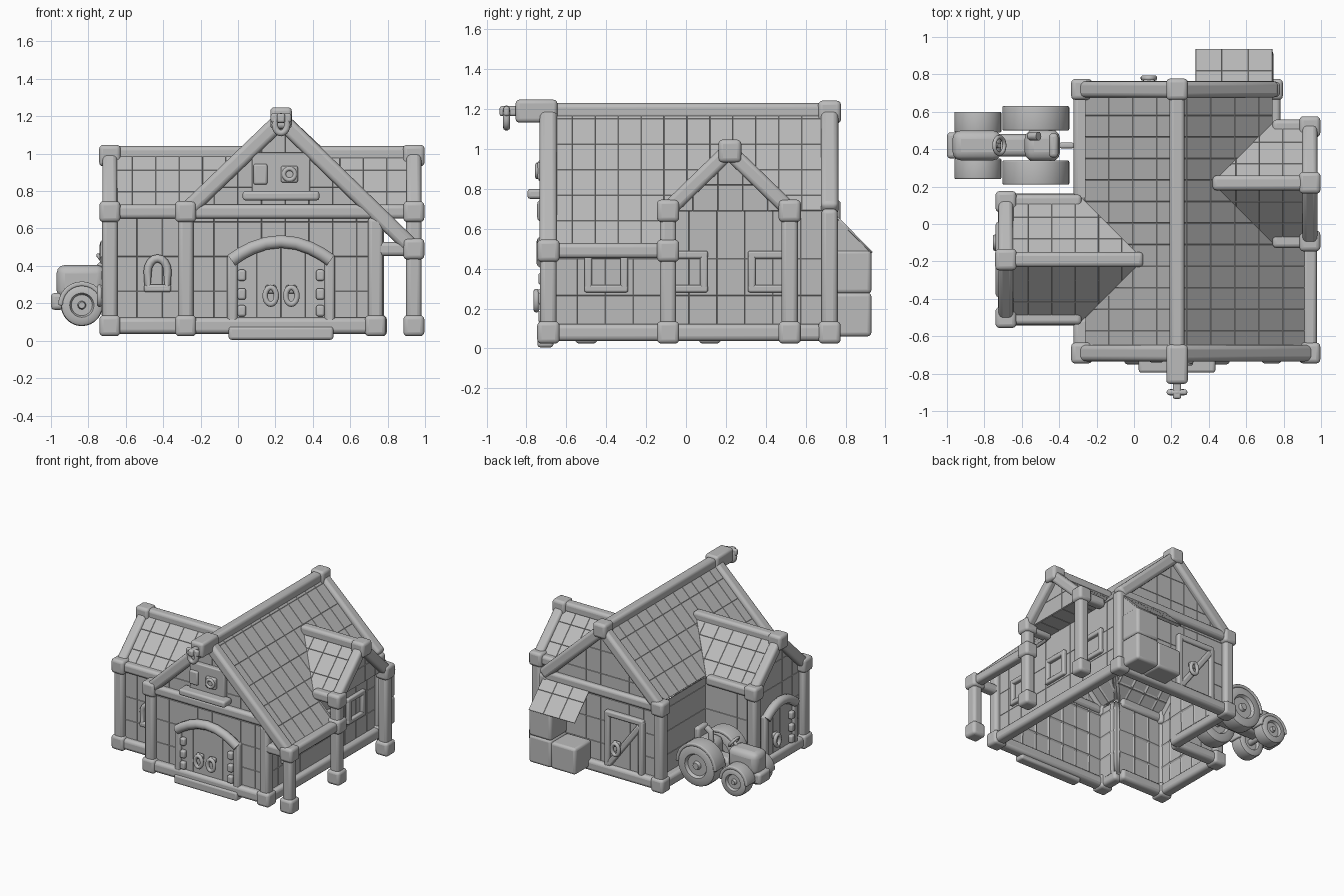
import bpy, bmesh
from math import pi, sin, cos, radians
from mathutils import Vector, Matrix

old = bpy.data.objects.get("Cube")
if old:
    bpy.data.objects.remove(old)

grey = bpy.data.materials.new("plain_grey")
grey.use_nodes = True
grey.diffuse_color = (0.5, 0.5, 0.5, 1)
grey.node_tree.nodes["Principled BSDF"].inputs["Base Color"].default_value = (0.5, 0.5, 0.5, 1)
place = Matrix()          # current frame for the helpers below
X, Y, Z = Vector((1, 0, 0)), Vector((0, 1, 0)), Vector((0, 0, 1))


def finish(name, bm, matrix=Matrix(), bevel=0, thick=0):
    mesh = bpy.data.meshes.new(name)
    bm.to_mesh(mesh)
    bm.free()
    ob = bpy.data.objects.new(name, mesh)
    bpy.context.collection.objects.link(ob)
    mesh.materials.append(grey)
    ob.matrix_world = place @ matrix
    if thick:
        mod = ob.modifiers.new("thickness", "SOLIDIFY")
        mod.thickness, mod.offset = thick, -1
    if bevel:
        mod = ob.modifiers.new("round", "BEVEL")
        mod.width, mod.segments = bevel, 3
    bpy.context.view_layer.objects.active = ob
    bpy.ops.object.select_all(action="DESELECT")
    ob.select_set(True)
    bpy.ops.object.shade_smooth_by_angle(angle=radians(40))


def box(name, centre, size, bevel=0.018, rot=Matrix()):
    bm = bmesh.new()
    bmesh.ops.create_cube(bm, size=1)
    bmesh.ops.scale(bm, vec=size, verts=bm.verts)
    finish(name, bm, Matrix.Translation(centre) @ rot, bevel)


def beam(name, a, b, w=0.082):
    a, b = Vector(a), Vector(b)
    rot = (b - a).to_track_quat("Z", "Y").to_matrix().to_4x4()
    box(name, (a + b) / 2, (w, w, (b - a).length), w * 0.28, rot)


def cap(name, at, s=0.112):
    box(name, at, (s, s, s), 0.022)


def panel(name, pts, out, cuts, thick=0.025):
    """Flat polygon cut into planks with sunken seams."""
    bm = bmesh.new()
    face = bm.faces.new([bm.verts.new(p) for p in pts])
    face.normal_update()
    if face.normal.dot(Vector(out)) < 0:
        face.normal_flip()
    for axis, step in cuts:
        vals = [Vector(p).dot(axis) for p in pts]
        t = min(vals) + step
        while t < max(vals) - step * 0.3:
            bmesh.ops.bisect_plane(bm, geom=bm.verts[:] + bm.edges[:] + bm.faces[:],
                                   plane_co=axis * t, plane_no=axis)
            t += step
    bmesh.ops.inset_individual(bm, faces=bm.faces[:], thickness=0.0025, depth=0.003)
    finish(name, bm, thick=thick)


def tube(name, pts, r, closed=False):
    cu = bpy.data.curves.new(name, "CURVE")
    cu.dimensions, cu.bevel_depth, cu.bevel_resolution = "3D", r, 3
    cu.use_fill_caps = True
    sp = cu.splines.new("POLY")
    sp.points.add(len(pts) - 1)
    for p, co in zip(sp.points, pts):
        p.co = (*co, 1)
    sp.use_cyclic_u = closed
    tmp = bpy.data.objects.new(name, cu)
    bm = bmesh.new()
    bm.from_mesh(tmp.to_mesh())
    tmp.to_mesh_clear()
    bpy.data.objects.remove(tmp)
    finish(name, bm)


def ring(name, c, u, v, ru, rv, r):
    c = Vector(c)
    tube(name, [c + u * ru * cos(i * pi / 10) + v * rv * sin(i * pi / 10)
                for i in range(20)], r, True)


def lathe(name, profile, centre, axis=Y):
    bm = bmesh.new()
    vs = [bm.verts.new((r, 0, h)) for r, h in profile]
    es = [bm.edges.new(p) for p in zip(vs, vs[1:])]
    bmesh.ops.spin(bm, geom=vs + es, axis=Z, cent=(0, 0, 0), angle=2 * pi, steps=28)
    bmesh.ops.remove_doubles(bm, verts=bm.verts, dist=0.0005)
    bmesh.ops.recalc_face_normals(bm, faces=bm.faces)
    finish(name, bm, Matrix.Translation(centre) @ axis.to_track_quat("Z", "Y").to_matrix().to_4x4())


def fender(centre, r, w):
    """Curved mudguard over a wheel."""
    bm = bmesh.new()
    rows = [[bm.verts.new((r * cos(i * pi / 12), y, r * sin(i * pi / 12))) for y in (-w / 2, w / 2)]
            for i in range(13)]
    for (a, b), (c, d) in zip(rows, rows[1:]):
        bm.faces.new((a, b, d, c))
    finish("fender", bm, Matrix.Translation(centre), 0.008, 0.025)


def handle(x, z):
    box("handle_plate", (x, -0.045, z + 0.035), (0.06, 0.03, 0.045), 0.012)
    ring("handle_ring", (x, -0.065, z), X, Z, 0.03, 0.045, 0.015)


def arch_door(w, side, top, handles, hinges):
    arc = [(w * cos(i * pi / 10), -0.02, side + (top - side) * sin(i * pi / 10)) for i in range(11)]
    panel("arched_door", [(-w, -0.02, 0.06), (w, -0.02, 0.06)] + arc, -Y, [(X, w / 2)], 0.03)
    low = [(x * 1.02, -0.03, side + (top - side) * (1 - (x / w) ** 2)) for x, _, _ in arc]
    tube("arch_lintel", low, 0.036)
    for s in (-1, 1):
        beam("door_jamb", (s * w, -0.015, 0.06), (s * w, -0.015, side + 0.03), 0.055)
    for x in hinges:
        for z in (0.16, 0.25, 0.35):
            box("hinge", (x, -0.035, z), (0.045, 0.04, 0.06), 0.012)
    for x in handles:
        handle(x, 0.24)


# Main walls, open underneath
F, B, L, R, C, W = -0.685, 0.715, -0.255, 0.735, 0.23, -0.675
panel("front_wall", [(L, F, .08), (R, F, .08), (R, F, .66), (.94, F, .49), (C, F, 1.18), (L, F, .69)],
      -Y, [(X, 0.127), (Z, 0.185)])
panel("back_wall", [(L, B, .08), (R, B, .08), (R, B, .68), (C, B, 1.18), (L, B, .69)], Y, [(X, 0.127), (Z, 0.185)])
panel("right_wall", [(R, F, .08), (R, B, .08), (R, B, .69), (R, F, .69)], X, [(Y, 0.14), (Z, 0.185)])
for y0, y1 in ((F, -0.5), (0.12, B)):
    panel("left_wall", [(L, y0, .08), (L, y1, .08), (L, y1, .7), (L, y0, .7)], -X, [(Y, 0.14), (Z, 0.185)])

# Left wing walls
for y, out in ((-0.5, -Y), (0.12, Y)):
    panel("wing_side_wall", [(W, y, .08), (L, y, .08), (L, y, .69), (W, y, .69)], out,
          [(X, 0.135), (Z, 0.185)])
panel("wing_gable_wall", [(W, -.5, .08), (W, .12, .08), (W, .12, .69), (W, -.19, 1), (W, -.5, .69)],
      -X, [(Y, 0.125), (Z, 0.185)])

# Right porch gable and ceiling
panel("porch_gable", [(.925, -.09, .69), (.925, .53, .69), (.925, .22, 1)], X, [(Y, 0.125), (Z, 0.13)])
panel("porch_ceiling", [(R, -.09, .69), (.925, -.09, .69), (.925, .53, .69), (R, .53, .69)], -Z, [(Y, 0.125)])

# Roofs, meeting in valleys
tiles = [(Y, 0.115), (Z, 0.128)]
panel("main_roof_left", [(-.26, F, .71), (C, F, 1.2), (C, B, 1.2), (-.26, B, .71), (-.26, .12, .71), (.05, -.19, 1.02),
                         (-.26, -.5, .71)], (-1, 0, 1), tiles)
panel("main_roof_right", [(C, F, 1.2), (C, B, 1.2), (.74, B, .69), (.74, -.09, .69), (.92, -.09, .51),
                          (.92, F, .51)], (1, 0, 1), tiles)
for s in (-1, 1):
    y = -.19 + s * .34
    panel("wing_roof", [(-.69, y, .68), (-.69, -.19, 1.02), (.05, -.19, 1.02), (-.29, y, .68)], (0, s, 1),
          [(X, 0.125), (Z, 0.115)])
    y = .22 + s * .33
    panel("porch_roof", [(.945, y, .68), (.945, .22, 1.01), (.42, .22, 1.01), (.75, y, .68)], (0, s, 1),
          [(X, 0.125), (Z, 0.115)])

# Posts with square feet and heads
fy, by = -0.69, 0.72
for x, y, top in ((-.28, fy, .69), (-.28, by, .69), (.735, fy, .66), (.74, by, .7), (.94, fy, .49),
                  (-.685, -.5, .69), (-.685, .12, .69), (.94, -.09, .69), (.94, .52, .69)):
    beam("post", (x, y, .05), (x, y, top))
    cap("post_foot", (x, y, .08))
    if top in (.49, .69):
        cap("post_head", (x, y, top))
cap("post_head", (.94, -.09, .49))

# Ground beams and wall plates
plan = [(-.28, fy), (.735, fy), (.74, by), (-.28, by), (-.28, .12), (-.685, .12), (-.685, -.5), (-.28, -.5)]
for a, b in zip(plan, plan[1:] + plan[:1]):
    beam("ground_beam", (*a, .08), (*b, .08), .086)
for a, b, z in (((-.28, fy), (.74, fy), .69), ((-.28, by), (.74, by), .69), ((-.685, -.5), (-.28, -.5), .69),
                ((-.685, .12), (-.28, .12), .69), ((.94, fy), (.94, -.09), .49), ((.735, fy), (.94, fy), .49),
                ((.74, -.09), (.94, -.09), .69), ((.74, .52), (.94, .52), .69)):
    beam("wall_plate", (*a, z), (*b, z), 0.075)

# Ridges and rafters
for a, b in (((C, -.8, 1.19), (C, .76, 1.19)), ((-.71, -.19, 1), (.05, -.19, 1)), ((.97, .22, 1), (.42, .22, 1))):
    beam("ridge_beam", a, b, 0.08)
box("ridge_front_block", (C, -.75, 1.19), (.115, .21, .115), .02)
for at in ((C, by, 1.185), (-.685, -.19, .99), (.94, .22, .99)):
    cap("ridge_cap", at, .115)
for y, x1, z1 in ((fy, .94, .49), (by, .75, .69)):
    beam("rafter", (C, y, 1.18), (-.28, y, .69), 0.088)
    beam("rafter", (C, y, 1.18), (x1, y, z1), 0.088)
for x, y in ((-.685, -.19), (.94, .215)):
    for s in (-1, 1):
        beam("gable_rafter", (x, y, .99), (x, y + s * .31, .69), 0.08)

# Hoist on the front ridge
box("hoist_bracket", (C, -.89, 1.19), (.045, .09, .05), .012)
box("hoist_hub", (C, -.9, 1.19), (.11, .03, .05), .012)
ring("hoist_ring", (C, -.9, 1.155), X, Z, .033, .045, .018)

# Front door and loft hatch
place = Matrix.Translation((C, F, 0))
arch_door(.26, .43, .53, (-.055, .055), (-.21, .21))
box("door_sill", (0, -.02, .04), (.56, .08, .07), .015)
box("loft_hatch", (0, -.015, .895), (.31, .045, .22), .008)
box("loft_sill", (0, -.06, .775), (.41, .1, .05), .015)
box("loft_latch", (.045, -.045, .89), (.09, .03, .09), .012)
ring("loft_handle", (.045, -.06, .89), X, Z, .03, .03, .012)
box("loft_hinge", (-.11, -.04, .89), (.075, .03, .11), .012)

# Wing door and arched window
place = Matrix.Translation((W, -.19, 0)) @ Matrix.Rotation(-pi / 2, 4, "Z")
arch_door(.18, .43, .51, (-.09,), (.13,))
place = Matrix.Translation((-.43, -.505, 0))
arch = [(.053 * cos(i * pi / 8), -.01, .37 + .07 * sin(i * pi / 8)) for i in range(9)]
tube("arched_window_frame", [(-.053, -.01, .28), (.053, -.01, .28)] + arch, .023, True)
box("window_sill", (0, -.01, .28), (.145, .045, .04), .012)

# Back door with a diagonal brace
place = Matrix.Translation((.03, B, 0)) @ Matrix.Rotation(pi, 4, "Z")
panel("back_door", [(-.15, -.015, .08), (.15, -.015, .08), (.15, -.015, .53), (-.15, -.015, .53)], -Y, [(X, .1)])
for a, b in (((-.15, .08), (-.15, .54)), ((.15, .08), (.15, .54)), ((-.17, .53), (.17, .53)),
             ((-.14, .12), (.14, .5))):
    beam("door_frame", (a[0], -.015, a[1]), (b[0], -.015, b[1]), .045)
handle(-.05, .28)

# Right wall windows
for y in (-.4, 0, .42):
    place = Matrix.Translation((R, y, .385)) @ Matrix.Rotation(pi / 2, 4, "Z")
    for s in (-1, 1):
        beam("window_jamb", (s * .09, -.01, -.1), (s * .09, -.01, .1), .038)
        beam("window_rail", (-.11, -.01, s * .085), (.11, -.01, s * .085), .038)

# Awning with one closed end, and stacked bales at the back
place = Matrix()
panel("awning", [(.33, .72, .7), (.74, .72, .7), (.74, .935, .48), (.33, .935, .48)], (0, 1, 1), [(X, .14), (Z, .12)], .03)
panel("awning_end", [(.735, .72, .69), (.735, .925, .48), (.735, .72, .48)], X, [], .03)
for x, z, w, h in ((.645, .17, .2, .22), (.645, .385, .2, .22), (.44, .165, .22, .21)):
    box("bale", (x, .825, z), (w, .21, h), .02)

# Tractor wheels under mudguards
for x, z, r, off, w in ((-.525, .25, .165, .145, .13), (-.835, .19, .112, .125, .11)):
    half = [(.0, .5), (.15, .5), (.2, .32), (.5, .32), (.58, .5), (.85, .5), (.97, .42), (1, .3)]
    profile = [(a * r, h * w) for a, h in half] + [(a * r, -h * w) for a, h in reversed(half)]
    for s in (-1, 1):
        lathe("wheel", profile, (x, .42 + s * off, z))
        fender((x, .42 + s * off, z), r + .015, w)
    tube("axle", [(x, .28, z), (x, .56, z)], .025)

# Tractor body
box("tractor_hood", (-.84, .42, .315), (.26, .16, .18), .045)
box("tractor_nose", (-.965, .42, .21), (.07, .14, .09), .02)
box("tractor_chassis", (-.66, .42, .24), (.5, .12, .11), .03)
box("tractor_rear_body", (-.49, .42, .32), (.19, .17, .17), .05)
box("tractor_seat_back", (-.43, .42, .42), (.05, .13, .12), .02)
box("tractor_hitch", (-.36, .42, .23), (.08, .03, .03), .01)
tube("steering_column", [(-.78, .42, .36), (-.72, .42, .42)], .014)
ring("steering_wheel", (-.72, .42, .42), Y, Vector((.6, 0, -.8)), .045, .045, .011)
tube("exhaust_pipe", [(-.55, .47, .36), (-.55, .47, .47), (-.51, .47, .5)], .024)
